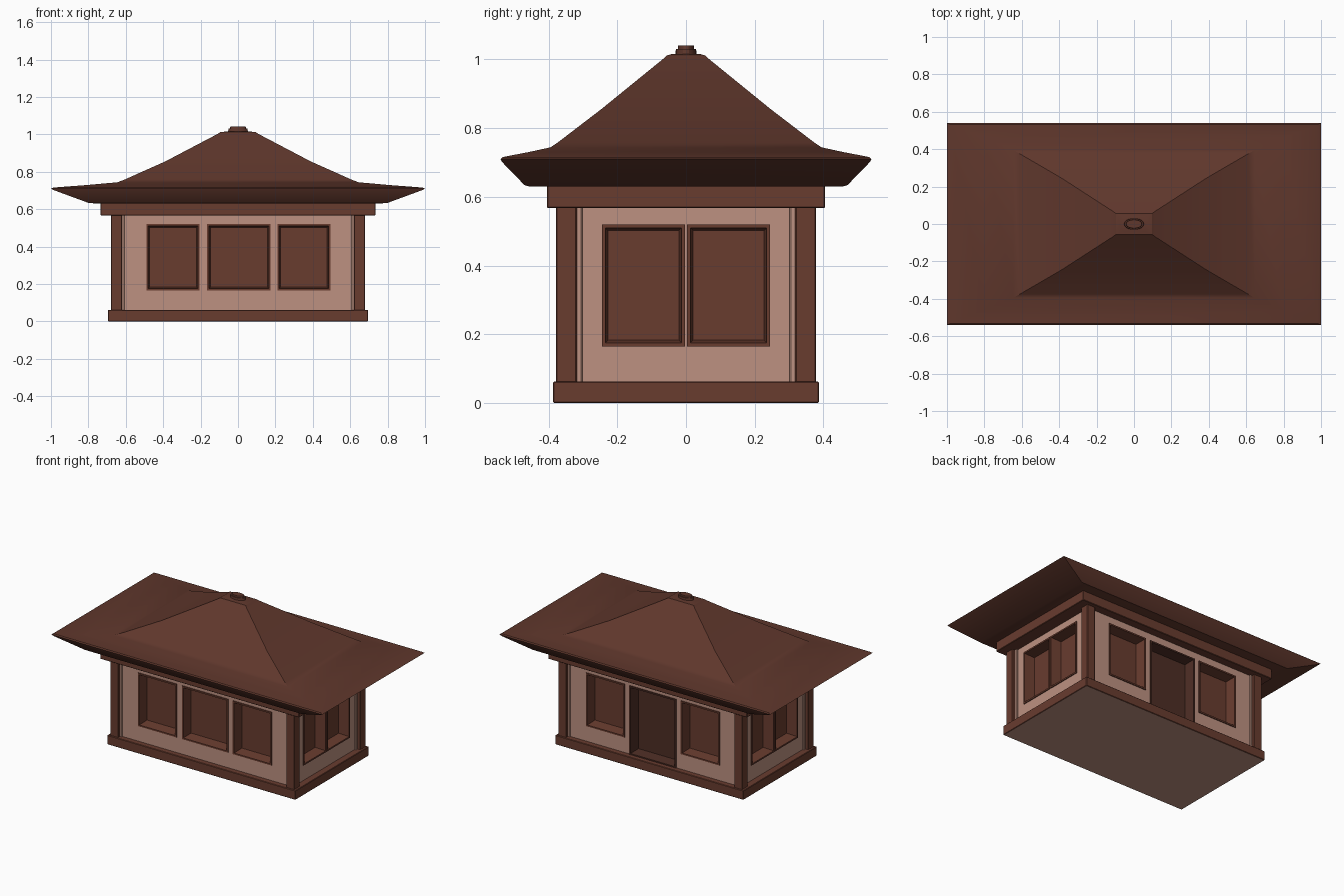
import bpy, bmesh
from math import radians
from mathutils import Matrix

if "Cube" in bpy.data.objects:
    bpy.data.objects.remove(bpy.data.objects["Cube"])


def material(name, rgb):
    m = bpy.data.materials.new(name)
    m.diffuse_color = (*rgb, 1)
    m.use_nodes = True
    m.node_tree.nodes["Principled BSDF"].inputs["Base Color"].default_value = m.diffuse_color
    return m


WOOD = material("brown_wood", (0.14, 0.045, 0.028))
ROOF = material("roof_brown", (0.115, 0.038, 0.025))
DARK = material("dark_door", (0.075, 0.027, 0.018))
PLASTER = material("pale_plaster", (0.51, 0.285, 0.22))


def make(name, bm, mat, smooth=False):
    bmesh.ops.recalc_face_normals(bm, faces=bm.faces)
    me = bpy.data.meshes.new(name)
    bm.to_mesh(me)
    bm.free()
    me.materials.append(mat)
    ob = bpy.data.objects.new(name, me)
    bpy.context.collection.objects.link(ob)
    if smooth:
        bpy.ops.object.select_all(action='DESELECT')
        ob.select_set(True)
        bpy.context.view_layer.objects.active = ob
        bpy.ops.object.shade_smooth_by_angle(angle=radians(25))
    return ob


def box(name, x0, x1, y0, y1, z0, z1, mat, bevel=0.003):
    bm = bmesh.new()
    bmesh.ops.create_cube(bm, size=1)
    for v in bm.verts:
        v.co = ((x0 + x1) / 2 + v.co.x * (x1 - x0),
                (y0 + y1) / 2 + v.co.y * (y1 - y0),
                (z0 + z1) / 2 + v.co.z * (z1 - z0))
    if bevel:
        bmesh.ops.bevel(bm, geom=bm.edges[:], offset=bevel, segments=1, affect='EDGES')
    return make(name, bm, mat)


def loft(bm, rings, cap_start=True):
    """Bridge a list of closed point rings, capping the ends."""
    vs = [[bm.verts.new(p) for p in r] for r in rings]
    n = len(vs[0])
    for a, b in zip(vs, vs[1:]):
        for i in range(n):
            j = (i + 1) % n
            bm.faces.new((a[i], a[j], b[j], b[i]))
    if cap_start:
        bm.faces.new(vs[0][::-1])
    bm.faces.new(vs[-1])


# Wall panel with openings, built facing -y and turned into place
def wall(name, half, dist, openings, angle):
    rot = Matrix.Rotation(radians(angle), 4, 'Z')
    inset = 0.006
    us = sorted({-half, half} | {u + s for o in openings for u, s in ((o[0], inset), (o[1], -inset))})
    zs = sorted({0.05, 0.58} | {z + s for o in openings for z, s in ((o[2], inset), (o[3], -inset))})
    bm = bmesh.new()
    for u0, u1 in zip(us, us[1:]):
        for z0, z1 in zip(zs, zs[1:]):
            u, z = (u0 + u1) / 2, (z0 + z1) / 2
            if not any(o[0] < u < o[1] and o[2] < z < o[3] for o in openings):
                bm.faces.new([bm.verts.new((a, -dist, c)) for a, c in
                              ((u0, z0), (u1, z0), (u1, z1), (u0, z1))])
    bmesh.ops.remove_doubles(bm, verts=bm.verts, dist=1e-5)
    bm.transform(rot)
    make(name + "_wall", bm, PLASTER).data.update()

    # Recessed panel with a thin raised frame in each opening
    for k, (u0, u1, z0, z1) in enumerate(openings):
        door = z0 < 0.1
        bm = bmesh.new()
        rings = []
        for s, d in ((0, 0), (0, -0.006), (0.010, -0.006), (0.018, 0.065)):
            y = -dist + d
            rings.append([(u0 + s, y, z0 + s), (u1 - s, y, z0 + s),
                          (u1 - s, y, z1 - s), (u0 + s, y, z1 - s)])
        loft(bm, rings, cap_start=False)
        bm.transform(rot)
        ob = make(f"{name}_{'door' if door else 'window'}_{k + 1}", bm, DARK if door else WOOD)
        # open tray: its panel must face outward
        out = rot.to_3x3() @ Matrix.Identity(3).col[1] * -1
        if ob.data.polygons[-1].normal.dot(out) < 0:
            ob.data.flip_normals()


low, high = 0.165, 0.52
sides = [(-0.49, -0.205, low, high), (0.21, 0.495, low, high)]
wall("front", 0.65, 0.35, sides + [(-0.165, 0.175, low, high)], 0)
wall("back", 0.65, 0.35, sides + [(-0.17, 0.175, 0.06, high)], 180)
for label, ang in (("right", 90), ("left", 270)):
    wall(label, 0.35, 0.65, [(-0.245, -0.003, low, high), (0.003, 0.245, low, high)], ang)

# Base plinth with pale underside, and top beam
base = box("base_plinth", -0.695, 0.695, -0.387, 0.387, 0, 0.062, WOOD)
base.data.materials.append(PLASTER)
for p in base.data.polygons:
    if p.normal.z < -0.9:
        p.material_index = 1
box("top_beam", -0.735, 0.735, -0.405, 0.405, 0.567, 0.64, WOOD)

# Corner posts with a pale strip behind each
for sx in (-1, 1):
    for sy in (-1, 1):
        tag = ("left" if sx < 0 else "right") + ("_front" if sy < 0 else "_back")
        xs, ys = sorted((sx * 0.62, sx * 0.68)), sorted((sy * 0.318, sy * 0.378))
        box(tag + "_post", *xs, *ys, 0.055, 0.575, WOOD)
        xs, ys = sorted((sx * 0.607, sx * 0.66)), sorted((sy * 0.302, sy * 0.358))
        box(tag + "_strip", *xs, *ys, 0.055, 0.575, PLASTER)

# Hipped roof with flared eaves, as stacked rectangles
profile = [(0.75, 0.455, 0.63), (0.80, 0.47, 0.634), (0.985, 0.536, 0.702),
           (1.0, 0.54, 0.710), (0.985, 0.533, 0.716), (0.80, 0.46, 0.730),
           (0.645, 0.395, 0.744), (0.61, 0.375, 0.757), (0.39, 0.247, 0.855),
           (0.11, 0.066, 1.002), (0.095, 0.055, 1.012), (0.06, 0.04, 1.016)]
bm = bmesh.new()
loft(bm, [[(-x, -y, z), (x, -y, z), (x, y, z), (-x, y, z)] for x, y, z in profile])
make("roof", bm, ROOF, smooth=True)

# Oval roof cap in two tiers
for name, rx, ry, z0, z1 in (("cap_lower", 0.055, 0.032, 1.0, 1.031),
                             ("cap_upper", 0.045, 0.025, 1.02, 1.041)):
    bm = bmesh.new()
    bmesh.ops.create_cone(bm, cap_ends=True, segments=20, radius1=1, radius2=0.92, depth=1)
    for v in bm.verts:
        v.co = (v.co.x * rx, v.co.y * ry, (z0 + z1) / 2 + v.co.z * (z1 - z0))
    make(name, bm, ROOF, smooth=True)
